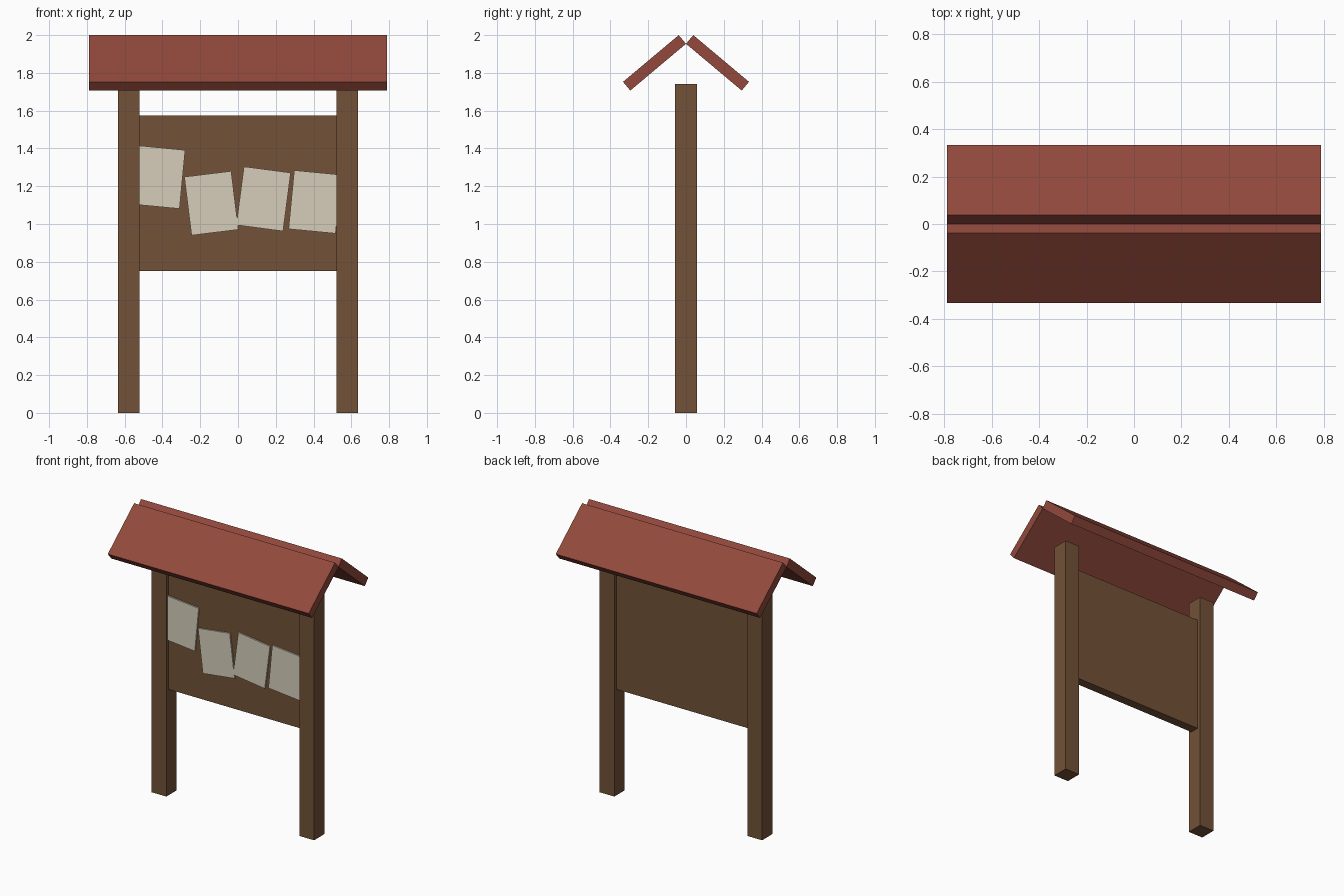
import bpy, math
from mathutils import Matrix, Vector

if "Cube" in bpy.data.objects:
    bpy.data.objects.remove(bpy.data.objects["Cube"])


def srgb(r, g, b):
    def lin(v):
        v /= 255
        return v / 12.92 if v <= 0.04045 else ((v + 0.055) / 1.055) ** 2.4
    return (lin(r), lin(g), lin(b), 1.0)


def material(name, rgb):
    m = bpy.data.materials.new(name)
    m.diffuse_color = srgb(*rgb)
    m.use_nodes = True
    m.node_tree.nodes["Principled BSDF"].inputs["Base Color"].default_value = m.diffuse_color
    return m


wood = material("brown wood", (114, 81, 55))
red = material("red roof", (146, 73, 60))
cream = material("cream paper", (214, 206, 187))


def box(name, size, centre, mat, axis='X', angle=0.0):
    """Box of a given size, turned about one axis and placed at its centre."""
    bpy.ops.mesh.primitive_cube_add(size=1)
    ob = bpy.context.object
    ob.name = name
    ob.data.transform(Matrix.Translation(centre)
                      @ Matrix.Rotation(angle, 4, axis)
                      @ Matrix.Diagonal((*size, 1)))
    ob.data.materials.append(mat)
    return ob


# Posts
for side, name in ((-1, "left_post"), (1, "right_post")):
    box(name, (0.115, 0.115, 1.74), (side * 0.579, 0, 0.87), wood)

# Notice board, recessed between the posts
box("notice_board", (1.05, 0.064, 0.825), (0, 0, 1.1625), wood)

# Pinned papers: centre x, centre z, tilt in degrees
papers = [(-0.419, 1.248, 5.5), (-0.141, 1.11, -7), (0.135, 1.133, 7.5), (0.407, 1.117, 5.5)]
for i, (x, z, tilt) in enumerate(papers):
    box(f"paper_{i + 1}", (0.25, 0.012, 0.312), (x, -0.036, z), cream, 'Y', math.radians(tilt))

# Roof panels, meeting along their lower inner edges at the ridge
pitch, length, thick, ridge = math.radians(40), 0.385, 0.06, 1.954
for side, name in ((-1, "front_roof_panel"), (1, "back_roof_panel")):
    down = Vector((0, side * math.cos(pitch), -math.sin(pitch)))
    out = Vector((0, side * math.sin(pitch), math.cos(pitch)))
    centre = Vector((0, 0, ridge)) + down * length / 2 + out * thick / 2
    box(name, (1.575, length, thick), centre, red, 'X', -side * pitch)
